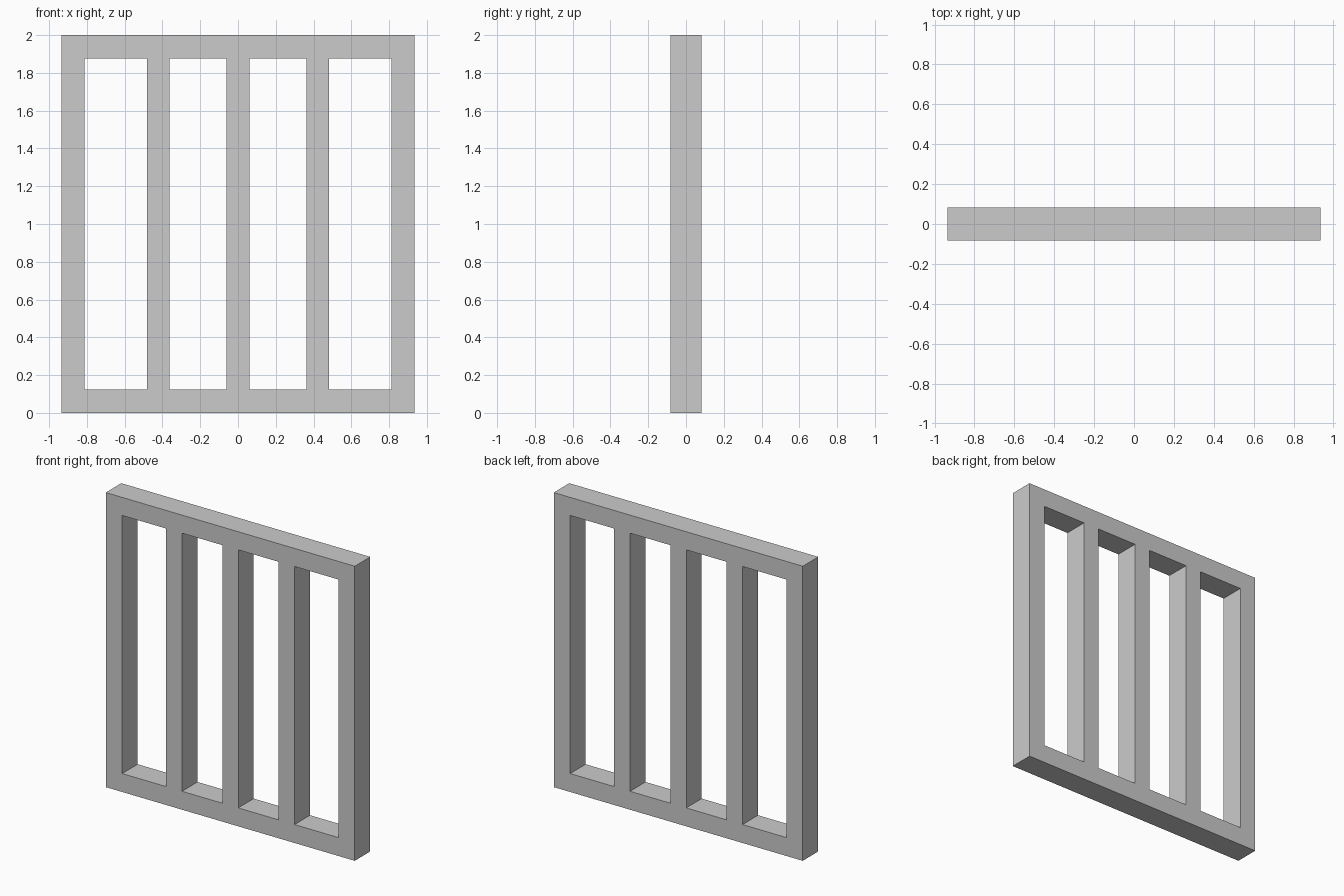
import bpy, bmesh

if "Cube" in bpy.data.objects:
    bpy.data.objects.remove(bpy.data.objects["Cube"])

HALF_DEPTH = 0.083
# Alternating bar / opening boundaries across the width and height
half = [0.06, 0.362, 0.483, 0.812, 0.935]
xs = [-x for x in reversed(half)] + half
zs = [0.0, 0.125, 1.877, 2.0]

# Front outline of the frame: a grid of cells with the four openings left out
bm = bmesh.new()
grid = [[bm.verts.new((x, -HALF_DEPTH, z)) for z in zs] for x in xs]
for i in range(len(xs) - 1):
    for j in range(len(zs) - 1):
        if i % 2 == 1 and j == 1:
            continue
        bm.faces.new((grid[i][j], grid[i + 1][j], grid[i + 1][j + 1], grid[i][j + 1]))

# Extrude the outline to full thickness
res = bmesh.ops.extrude_face_region(bm, geom=bm.faces[:], use_keep_orig=True)
new_verts = [g for g in res["geom"] if isinstance(g, bmesh.types.BMVert)]
bmesh.ops.translate(bm, verts=new_verts, vec=(0, 2 * HALF_DEPTH, 0))
bmesh.ops.recalc_face_normals(bm, faces=bm.faces[:])

mesh = bpy.data.meshes.new("barred_frame")
bm.to_mesh(mesh)
bm.free()
bpy.context.collection.objects.link(bpy.data.objects.new("barred_frame", mesh))
